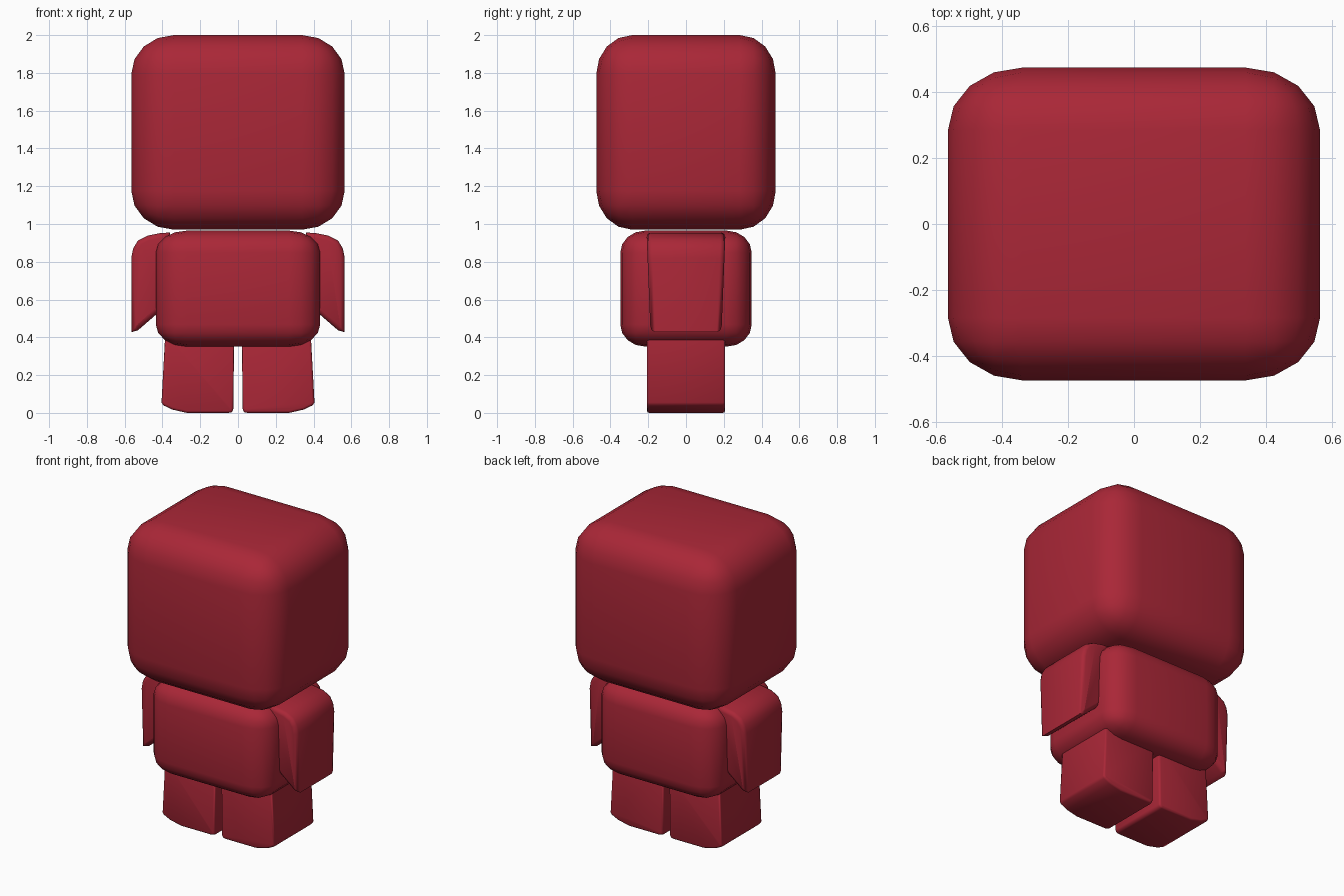
import bpy, bmesh, math

if "Cube" in bpy.data.objects:
    bpy.data.objects.remove(bpy.data.objects["Cube"])

red = bpy.data.materials.new("red")
red.diffuse_color = (0.40, 0.02, 0.038, 1)
red.use_nodes = True
red.node_tree.nodes["Principled BSDF"].inputs["Base Color"].default_value = red.diffuse_color


def finish(name, bm, angle):
    bmesh.ops.recalc_face_normals(bm, faces=bm.faces)
    mesh = bpy.data.meshes.new(name)
    bm.to_mesh(mesh)
    bm.free()
    ob = bpy.data.objects.new(name, mesh)
    bpy.context.collection.objects.link(ob)
    mesh.materials.append(red)
    bpy.ops.object.select_all(action='DESELECT')
    bpy.context.view_layer.objects.active = ob
    ob.select_set(True)
    bpy.ops.object.shade_smooth_by_angle(angle=math.radians(angle))
    return ob


def round_box(name, half, z_mid, roundness):
    """Rounded cube stretched to size, so the rounding follows each axis."""
    bm = bmesh.new()
    bmesh.ops.create_cube(bm, size=2)
    bmesh.ops.bevel(bm, geom=bm.edges[:], offset=roundness, segments=4,
                    profile=0.5, affect='EDGES')
    for v in bm.verts:
        v.co = (v.co.x * half[0], v.co.y * half[1], v.co.z * half[2] + z_mid)
    return finish(name, bm, 45)


def limb(name, profile, depth, bevel, side):
    """Side-to-side profile (x, z) pushed through y; depth(z) is half the thickness."""
    bm = bmesh.new()
    front, back = ([bm.verts.new((side * x, s * depth(z), z)) for x, z in profile]
                   for s in (-1, 1))
    caps = [bm.faces.new(front), bm.faces.new(back[::-1])]
    n = len(profile)
    for i in range(n):
        j = (i + 1) % n
        bm.faces.new((front[i], back[i], back[j], front[j]))
    bm.normal_update()
    rim = [e for f in caps for e in f.edges]
    bmesh.ops.bevel(bm, geom=rim, offset=bevel, segments=2, profile=0.5, affect='EDGES')
    return finish(name, bm, 50)


# Head and torso
round_box("head", (0.565, 0.475, 0.515), 1.485, 0.4)
round_box("torso", (0.435, 0.348, 0.307), 0.658, 0.38)

# Sleeves hang from the shoulders; legs have rounded outer soles
arm = [(0.36, 0.955), (0.41, 0.952), (0.48, 0.938), (0.53, 0.912), (0.555, 0.87),
       (0.565, 0.82), (0.565, 0.427), (0.53, 0.437), (0.44, 0.515), (0.36, 0.59)]
leg = [(0.02, 0.42), (0.025, 0.02), (0.032, 0.004), (0.05, 0.0), (0.27, 0.0),
       (0.35, 0.018), (0.395, 0.04), (0.405, 0.055), (0.385, 0.42)]
for side, word in ((-1, "left"), (1, "right")):
    limb(word + "_arm", arm, lambda z: 0.188 + 0.02 * (z - 0.43) / 0.5, 0.025, side)
    limb(word + "_leg", leg, lambda z: 0.207, 0.012, side)
